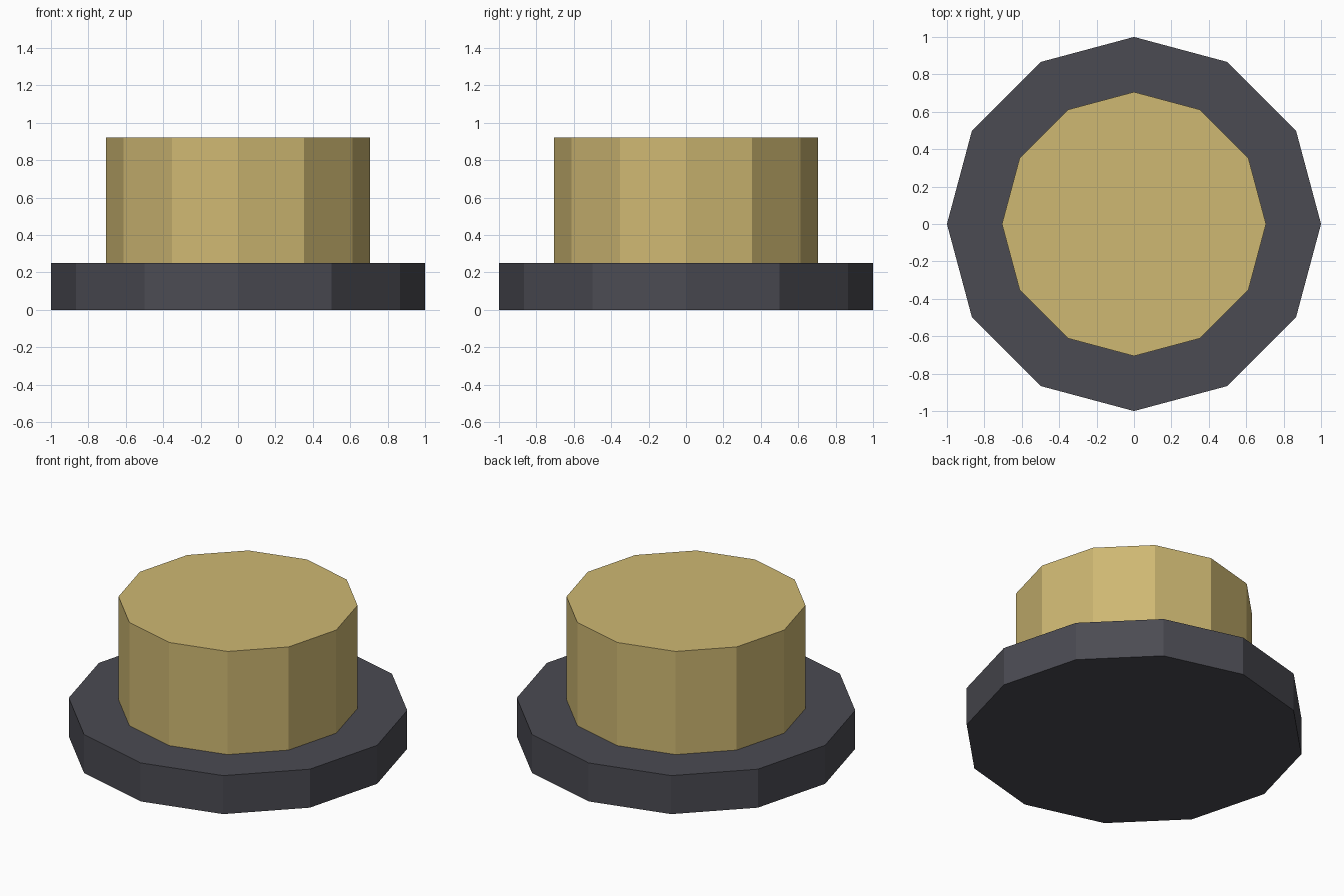
import bpy

if "Cube" in bpy.data.objects:
    bpy.data.objects.remove(bpy.data.objects["Cube"])

SIDES = 12


def material(name, color):
    mat = bpy.data.materials.new(name)
    mat.diffuse_color = color
    mat.use_nodes = True
    mat.node_tree.nodes["Principled BSDF"].inputs["Base Color"].default_value = mat.diffuse_color
    return mat


def prism(name, radius, bottom, top, mat):
    bpy.ops.mesh.primitive_cylinder_add(
        vertices=SIDES, radius=radius, depth=top - bottom,
        location=(0, 0, (bottom + top) / 2))
    obj = bpy.context.object
    obj.name = name
    obj.data.materials.append(mat)
    return obj


dark = material("dark_grey", (0.07, 0.07, 0.085, 1))
gold = material("pale_gold", (0.62, 0.48, 0.17, 1))

# Wide flange at the bottom
prism("base_flange", 1.0, 0.0, 0.25, dark)

# Narrower raised cap on top of the flange
prism("raised_cap", 0.706, 0.25, 0.92, gold)
